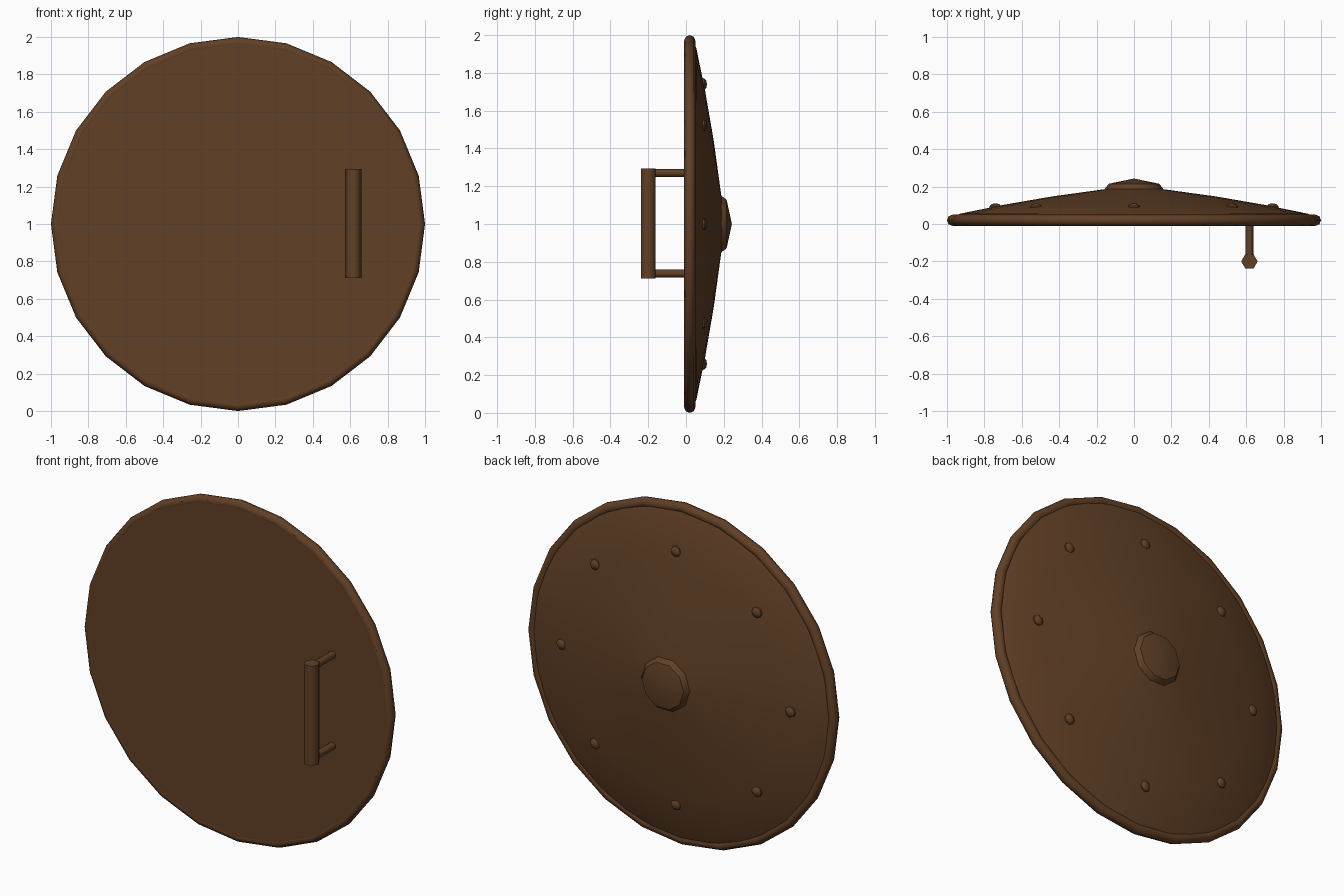
import bpy, bmesh, math
from mathutils import Vector, Matrix

if "Cube" in bpy.data.objects:
    bpy.data.objects.remove(bpy.data.objects["Cube"])

brown = bpy.data.materials.new("dark_brown")
brown.diffuse_color = (0.12, 0.051, 0.019, 1)
brown.use_nodes = True
brown.node_tree.nodes["Principled BSDF"].inputs["Base Color"].default_value = brown.diffuse_color
CENTRE = Vector((0, 0, 1))


def finish(name, bm, angle=35):
    bmesh.ops.recalc_face_normals(bm, faces=bm.faces)
    mesh = bpy.data.meshes.new(name)
    bm.to_mesh(mesh)
    bm.free()
    mesh.materials.append(brown)
    mesh.shade_smooth()
    mesh.set_sharp_from_angle(angle=math.radians(angle))
    obj = bpy.data.objects.new(name, mesh)
    bpy.context.collection.objects.link(obj)
    return obj


def lathe(name, profile, sides, centre=CENTRE, loop=False, angle=35):
    """Turn (radius, depth) points around the y axis."""
    bm = bmesh.new()
    rings = []
    for r, y in profile:
        n = sides if r > 0 else 1
        rings.append([bm.verts.new(centre + Vector((
            r * math.cos(math.tau * i / sides), y,
            r * math.sin(math.tau * i / sides)))) for i in range(n)])
    pairs = list(zip(rings, rings[1:]))
    if loop:
        pairs.append((rings[-1], rings[0]))
    for a, b in pairs:
        for i in range(sides):
            j = (i + 1) % sides
            quad = [a[i % len(a)], a[j % len(a)], b[j % len(b)], b[i % len(b)]]
            bm.faces.new(list(dict.fromkeys(quad)))
    return finish(name, bm, angle)


def rod(name, start, end, radius, sides):
    start, end = Vector(start), Vector(end)
    axis = end - start
    bm = bmesh.new()
    turn = axis.to_track_quat('Z', 'Y').to_matrix().to_4x4()
    bmesh.ops.create_cone(bm, cap_ends=True, segments=sides, radius1=radius,
                          radius2=radius, depth=axis.length,
                          matrix=Matrix.Translation((start + end) / 2) @ turn)
    return finish(name, bm, 65)


# Shield body: flat inner face and shallow dome
lathe("shield_body", [(0, -0.007), (0.972, -0.007), (0.972, 0.035), (0.93, 0.055),
                      (0.70, 0.102), (0.44, 0.147), (0.15, 0.187), (0, 0.198)], 32)

# Tubular rim
tube = [(0.97 + 0.03 * math.cos(math.tau * k / 8), 0.02 + 0.03 * math.sin(math.tau * k / 8))
        for k in range(8)]
lathe("rim", tube, 24, loop=True, angle=60)

# Central boss
lathe("boss", [(0, 0.17), (0.158, 0.175), (0.155, 0.19), (0.135, 0.215), (0, 0.243)], 10)

# Ring of rivets
for k in range(8):
    a = math.tau * k / 8
    spot = CENTRE + Vector((0.74 * math.cos(a), 0.093, 0.74 * math.sin(a)))
    lathe(f"rivet_{k + 1}", [(0, -0.02), (0.033, -0.012), (0.031, 0.004), (0.02, 0.014), (0, 0.018)],
          8, centre=spot)

# Handle grip with two posts
rod("grip", (0.617, -0.2, 0.712), (0.617, -0.2, 1.294), 0.044, 6).data.transform(Matrix())
for side, z in (("upper", 1.27), ("lower", 0.738)):
    rod(f"{side}_post", (0.617, -0.2, z), (0.617, 0.01, z), 0.021, 8)

# Turn the grip so its ridges point sideways
grip = bpy.data.objects["grip"]
v = grip.data.vertices[0].co
off = math.atan2(v.y + 0.2, v.x - 0.617)
pivot = Matrix.Translation((0.617, -0.2, 0))
grip.data.transform(pivot @ Matrix.Rotation(-off, 4, 'Z') @ pivot.inverted())
